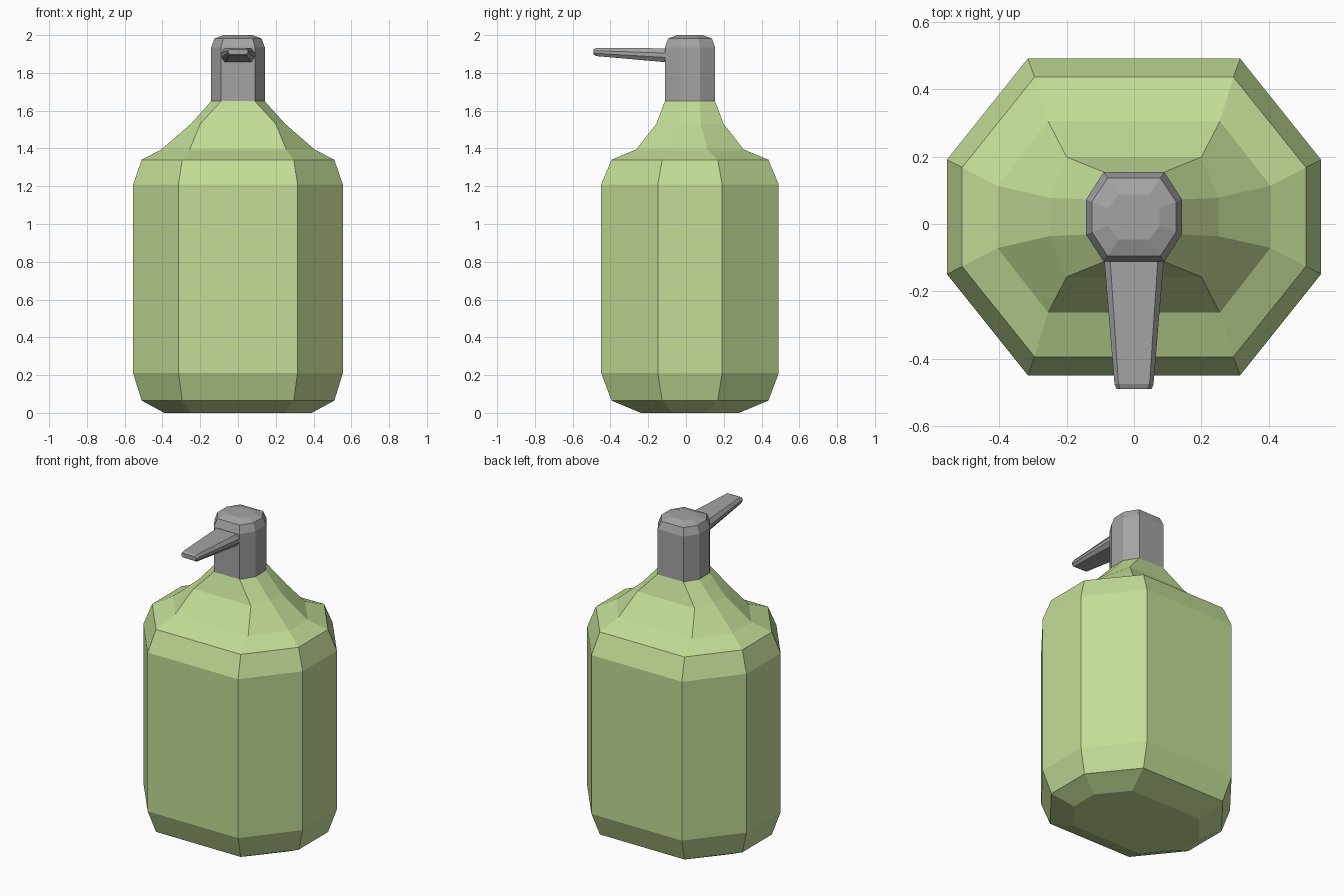
import bpy
import bmesh

cube = bpy.data.objects.get("Cube")
if cube:
    bpy.data.objects.remove(cube, do_unlink=True)

AXIS_Y = 0.021  # bottle axis


def material(name, colour):
    mat = bpy.data.materials.new(name)
    mat.use_nodes = True
    mat.diffuse_color = (*colour, 1)
    mat.node_tree.nodes["Principled BSDF"].inputs["Base Color"].default_value = (*colour, 1)
    return mat


def loft(name, rings, mat):
    """Skin a list of closed rings and cap both ends."""
    bm = bmesh.new()
    loops = [[bm.verts.new(p) for p in ring] for ring in rings]
    for low, high in zip(loops, loops[1:]):
        for i in range(len(low)):
            j = (i + 1) % len(low)
            bm.faces.new((low[i], low[j], high[j], high[i]))
    bm.faces.new(loops[0])
    bm.faces.new(loops[-1])
    bmesh.ops.recalc_face_normals(bm, faces=bm.faces)
    mesh = bpy.data.meshes.new(name)
    bm.to_mesh(mesh)
    bm.free()
    mesh.materials.append(mat)
    obj = bpy.data.objects.new(name, mesh)
    bpy.context.collection.objects.link(obj)
    return obj


def octagon(z, wide, wide_flat, deep, deep_flat):
    """Half width, half length of the front edge, half depth, half length of the side edge."""
    quarter = [(wide, deep_flat), (wide_flat, deep)]
    half = quarter + [(-x, y) for x, y in reversed(quarter)]
    full = half + [(-x, -y) for x, y in half]
    return [(x, y + AXIS_Y, z) for x, y in full]


def spout_ring(y, half, top, bottom, inset):
    """Flat octagonal section with bevelled corners."""
    bevel = (top - bottom) * 0.34
    right = [(half - inset, bottom), (half, bottom + bevel),
             (half, top - bevel), (half - inset, top)]
    section = right + [(-x, z) for x, z in reversed(right)]
    return [(x, y, z) for x, z in section]


green = material("soft green", (0.55, 0.72, 0.305))
grey = material("mid grey", (0.37, 0.37, 0.37))

# Bottle with bevelled base, straight walls and a flared shoulder
loft("bottle", [octagon(*r) for r in (
    (0, 0.39, 0.25, 0.26, 0.09),
    (0.065, 0.51, 0.295, 0.415, 0.147),
    (0.21, 0.555, 0.315, 0.47, 0.17),
    (1.21, 0.555, 0.315, 0.47, 0.17),
    (1.34, 0.51, 0.295, 0.415, 0.147),
    (1.395, 0.405, 0.255, 0.284, 0.092),
    (1.53, 0.25, 0.2, 0.178, 0.057),
    (1.65, 0.142, 0.09, 0.133, 0.052))], green)

# Pump head with rounded top
loft("pump_head", [octagon(*r) for r in (
    (1.65, 0.142, 0.09, 0.133, 0.052),
    (1.935, 0.142, 0.09, 0.133, 0.052),
    (1.982, 0.125, 0.078, 0.116, 0.045),
    (2.0, 0.076, 0.046, 0.067, 0.026))], grey)

# Tapered spout
loft("spout", [spout_ring(*r) for r in (
    (-0.1, 0.089, 1.93, 1.856, 0.018),
    (-0.475, 0.058, 1.932, 1.889, 0.012),
    (-0.49, 0.052, 1.925, 1.898, 0.01))], grey)
